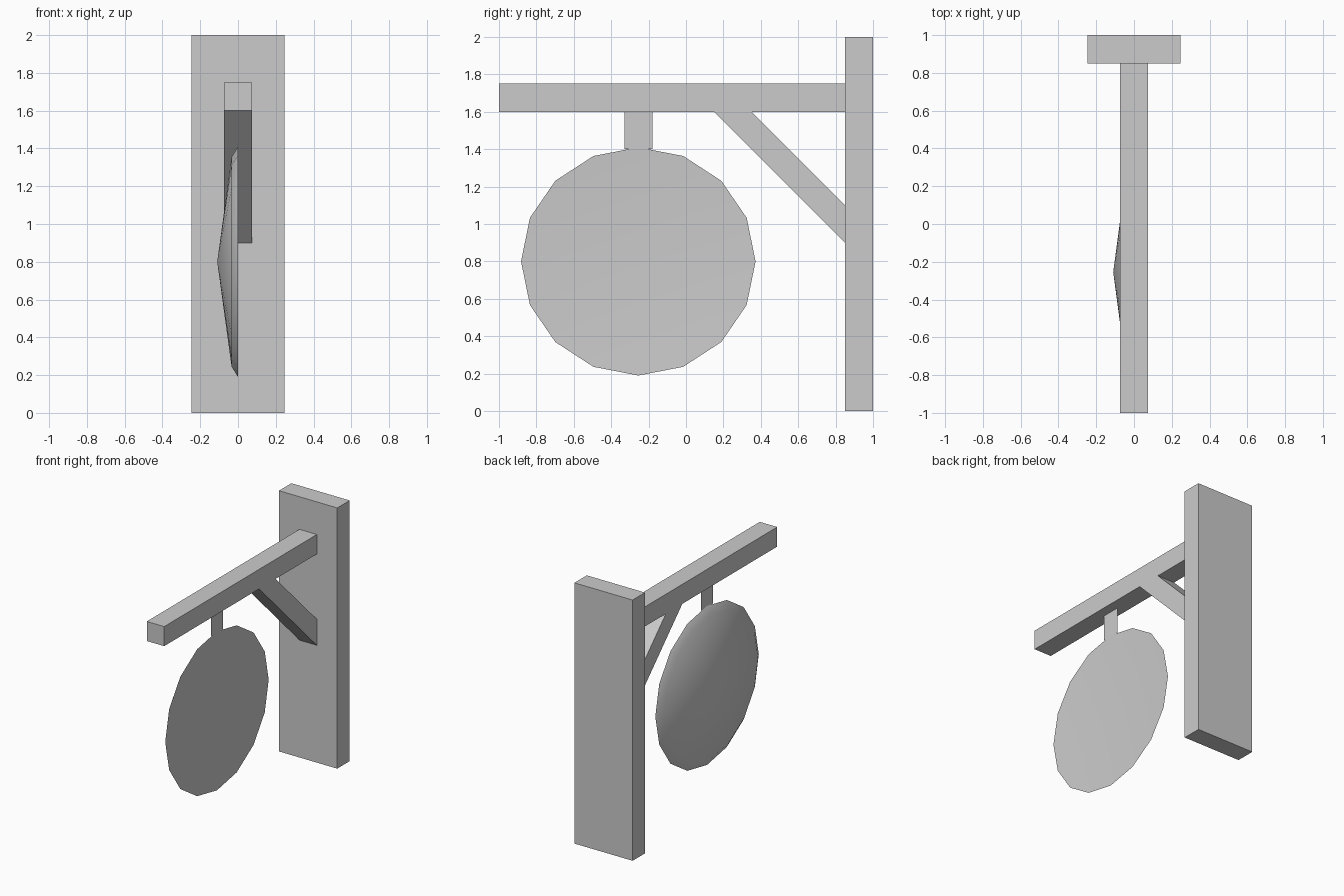
import bpy
import bmesh
import math

cube = bpy.data.objects.get("Cube")
if cube:
    bpy.data.objects.remove(cube, do_unlink=True)

grey = bpy.data.materials.new("plain grey")
grey.use_nodes = True
colour = (0.6, 0.6, 0.6, 1)
grey.diffuse_color = colour
grey.node_tree.nodes["Principled BSDF"].inputs["Base Color"].default_value = colour


def finish(name, bm, closed=True):
    if closed:
        bmesh.ops.recalc_face_normals(bm, faces=bm.faces)
    mesh = bpy.data.meshes.new(name)
    bm.to_mesh(mesh)
    bm.free()
    mesh.materials.append(grey)
    obj = bpy.data.objects.new(name, mesh)
    bpy.context.collection.objects.link(obj)
    return obj


def slab(name, outline, half_width):
    """Extrude a side outline of (y, z) points across x; zero width gives a sheet."""
    bm = bmesh.new()
    face = bm.faces.new([bm.verts.new((-half_width, y, z)) for y, z in outline])
    if half_width:
        ext = bmesh.ops.extrude_face_region(bm, geom=[face])
        verts = [v for v in ext["geom"] if isinstance(v, bmesh.types.BMVert)]
        bmesh.ops.translate(bm, verts=verts, vec=(2 * half_width, 0, 0))
    return finish(name, bm, half_width > 0)


def rect(y0, y1, z0, z1):
    return [(y0, z0), (y1, z0), (y1, z1), (y0, z1)]


# Wooden frame: upright, arm and diagonal brace
slab("back_post", rect(0.85, 1, 0, 2), 0.247)
slab("arm_beam", rect(-1, 0.85, 1.6, 1.75), 0.074)
slab("diagonal_brace", [(0.15, 1.6), (0.35, 1.6), (0.85, 1.1), (0.85, 0.9)], 0.074)

# Thin strap holding the disc
slab("hanger_strap", rect(-0.33, -0.18, 1.4, 1.6), 0)

# Hanging disc: bevelled rim, shallow cone outside, slightly dished inside
SIDES = 16
CY, CZ = -0.255, 0.8
bm = bmesh.new()


def ring(x, ry, rz):
    angles = [math.tau * i / SIDES for i in range(SIDES)]
    return [bm.verts.new((x, CY + ry * math.cos(a), CZ + rz * math.sin(a))) for a in angles]


rim = ring(0, 0.627, 0.61)
shoulder = ring(-0.034, 0.57, 0.555)
outer_tip = bm.verts.new((-0.11, CY, CZ))
inner_tip = bm.verts.new((-0.03, CY, CZ))
for i in range(SIDES):
    j = (i + 1) % SIDES
    bm.faces.new((rim[i], rim[j], shoulder[j], shoulder[i]))
    bm.faces.new((shoulder[i], shoulder[j], outer_tip))
    bm.faces.new((rim[j], rim[i], inner_tip))
disc = finish("hanging_disc", bm)

# Smooth the disc but keep its rim crisp
bpy.ops.object.select_all(action="DESELECT")
disc.select_set(True)
bpy.context.view_layer.objects.active = disc
bpy.ops.object.shade_smooth_by_angle(angle=math.radians(30))
